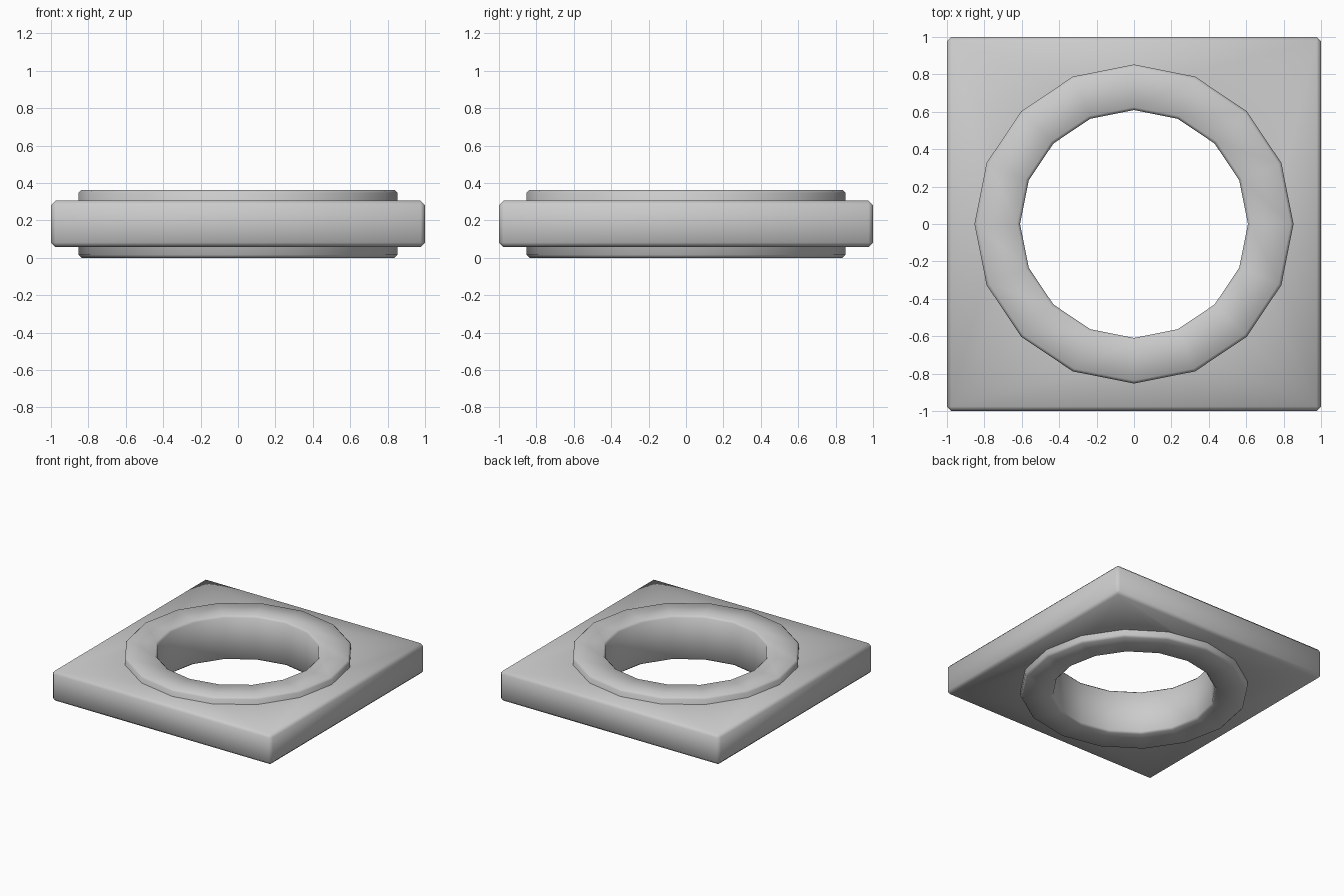
import bpy, bmesh, math

if "Cube" in bpy.data.objects:
    bpy.data.objects.remove(bpy.data.objects["Cube"])

SIDES = 16


def add_object(name, bm):
    bmesh.ops.recalc_face_normals(bm, faces=bm.faces)
    mesh = bpy.data.meshes.new(name)
    bm.to_mesh(mesh)
    bm.free()
    obj = bpy.data.objects.new(name, mesh)
    bpy.context.collection.objects.link(obj)
    return obj


def activate(obj):
    bpy.ops.object.select_all(action='DESELECT')
    obj.select_set(True)
    bpy.context.view_layer.objects.active = obj


def smooth(obj):
    activate(obj)
    bpy.ops.object.shade_smooth_by_angle(angle=math.radians(50))


def lathe(name, profile):
    """Spin a closed (radius, z) outline; corners lie on the x and y axes."""
    bm = bmesh.new()
    rings = []
    for i in range(SIDES):
        a = 2 * math.pi * i / SIDES
        rings.append([bm.verts.new((r * math.cos(a), r * math.sin(a), z)) for r, z in profile])
    n = len(profile)
    for i in range(SIDES):
        p, q = rings[i], rings[(i + 1) % SIDES]
        for j in range(n):
            k = (j + 1) % n
            bm.faces.new((p[j], q[j], q[k], p[k]))
    return add_object(name, bm)


# Square plate with chamfered edges
bm = bmesh.new()
bmesh.ops.create_cube(bm, size=1)
bmesh.ops.scale(bm, vec=(2, 2, 0.248), verts=bm.verts)
bmesh.ops.translate(bm, vec=(0, 0, 0.182), verts=bm.verts)
bmesh.ops.bevel(bm, geom=bm.edges[:], offset=0.024, segments=1,
                profile=0.5, affect='EDGES')
plate = add_object("square_plate", bm)

# Opening in the plate, its rim hidden inside the collar
bpy.ops.mesh.primitive_cylinder_add(vertices=SIDES, radius=0.73, depth=1, location=(0, 0, 0.18))
cutter = bpy.context.object
cutter.name = "hole_cutter"
cutter.hide_render = True
cut = plate.modifiers.new("hole", 'BOOLEAN')
cut.operation = 'DIFFERENCE'
cut.solver = 'EXACT'
cut.object = cutter
activate(plate)
bpy.ops.object.modifier_apply(modifier=cut.name)
bpy.data.objects.remove(cutter)
smooth(plate)

# Sixteen-sided collar with chamfered rims
R_OUT, R_IN, TOP, C = 0.853, 0.609, 0.363, 0.016
collar = lathe("round_collar", [
    (R_IN, C), (R_IN + C, 0), (R_OUT - C, 0), (R_OUT, C),
    (R_OUT, TOP - C), (R_OUT - C, TOP), (R_IN + C, TOP), (R_IN, TOP - C)])
smooth(collar)
